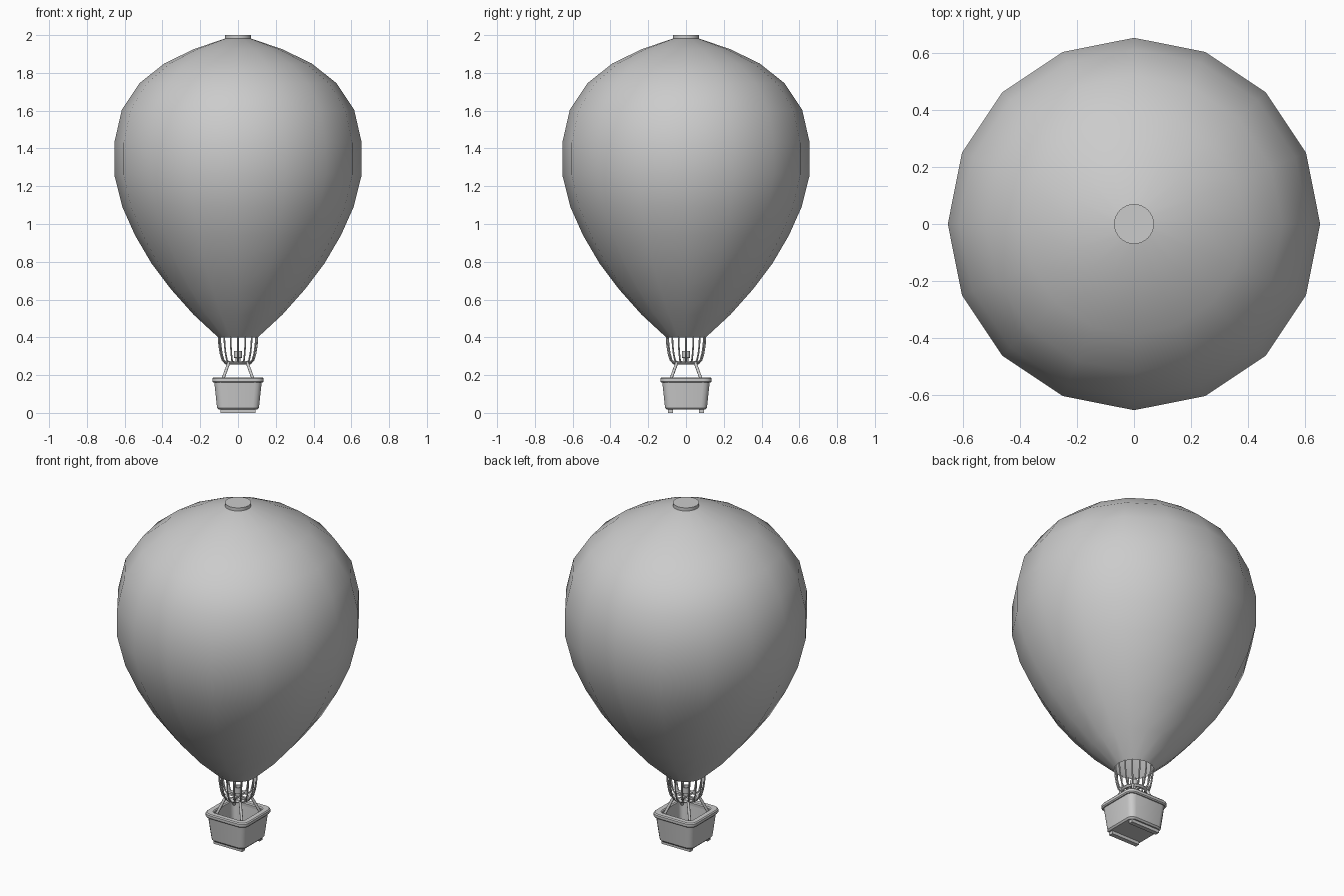
import bpy, math
from mathutils import Vector

if "Cube" in bpy.data.objects:
    bpy.data.objects.remove(bpy.data.objects["Cube"])

grey = bpy.data.materials.new("plain grey")
grey.diffuse_color = (0.6, 0.6, 0.6, 1)
grey.use_nodes = True
grey.node_tree.nodes["Principled BSDF"].inputs["Base Color"].default_value = grey.diffuse_color


def make(name, verts, faces, smooth=None):
    me = bpy.data.meshes.new(name)
    me.from_pydata(verts, [], faces)
    me.update()
    ob = bpy.data.objects.new(name, me)
    bpy.context.collection.objects.link(ob)
    me.materials.append(grey)
    if smooth:
        bpy.ops.object.select_all(action='DESELECT')
        ob.select_set(True)
        bpy.context.view_layer.objects.active = ob
        bpy.ops.object.shade_smooth_by_angle(angle=math.radians(smooth))
    return ob


def loft(name, rings, smooth=None, cap_start=False, cap_end=False):
    n = len(rings[0])
    verts = [v for r in rings for v in r]
    faces = [(k * n + i, k * n + (i + 1) % n, (k + 1) * n + (i + 1) % n, (k + 1) * n + i)
             for k in range(len(rings) - 1) for i in range(n)]
    if cap_start:
        faces.append(tuple(reversed(range(n))))
    if cap_end:
        faces.append(tuple(range((len(rings) - 1) * n, len(rings) * n)))
    return make(name, verts, faces, smooth)


def circle(r, z, n, x=0, y=0):
    return [(x + r * math.cos(i * math.tau / n), y + r * math.sin(i * math.tau / n), z)
            for i in range(n)]


def rounded_square(h, c, z, seg=3):
    pts = []
    for q in range(4):
        a0 = q * math.pi / 2
        cx = (h - c) * (1 if q in (0, 3) else -1)
        cy = (h - c) * (1 if q in (0, 1) else -1)
        for s in range(seg + 1):
            a = a0 + s / seg * math.pi / 2
            pts.append((cx + c * math.cos(a), cy + c * math.sin(a), z))
    return pts


def tube(name, path, r, n=8):
    path = [Vector(p) for p in path]
    rings = []
    for i, p in enumerate(path):
        d = (path[min(i + 1, len(path) - 1)] - path[max(i - 1, 0)]).normalized()
        u = d.cross(Vector((0.31, 0.95, 0.02))).normalized()
        w = d.cross(u)
        rings.append([tuple(p + r * (u * math.cos(t * math.tau / n) + w * math.sin(t * math.tau / n)))
                      for t in range(n)])
    return loft(name, rings, 50, True, True)


def box(name, c, s):
    x, y, z = (v / 2 for v in s)
    sq = lambda k: [(c[0] + a * x, c[1] + b * y, c[2] + k * z)
                    for a, b in ((-1, -1), (1, -1), (1, 1), (-1, 1))]
    return loft(name, [sq(-1), sq(1)], None, True, True)


# Envelope, 16 gores, open at the mouth
profile = [(0.105, 0.40), (0.235, 0.52), (0.355, 0.655), (0.457, 0.79), (0.545, 0.94),
           (0.612, 1.09), (0.655, 1.26), (0.655, 1.43), (0.615, 1.605), (0.522, 1.745),
           (0.39, 1.85), (0.235, 1.925), (0.06, 1.985)]
loft("envelope", [circle(r, z, 16) for r, z in profile], 60, False, True)

# Crown cap
loft("crown_cap", [circle(0.07, 1.975, 32), circle(0.07, 2.0, 32)], 40, True, True)

# Load cables from mouth to ring
for i in range(16):
    a = i * math.tau / 16
    path = [(r * math.cos(a), r * math.sin(a), z)
            for r, z in ((0.103, 0.405), (0.100, 0.36), (0.093, 0.315), (0.083, 0.28), (0.066, 0.265))]
    tube(f"cable_{i + 1}", path, 0.0045, 6)

# Load ring
ring = [circle(0.064 + 0.009 * math.cos(t * math.tau / 8), 0.266 + 0.009 * math.sin(t * math.tau / 8), 32)
        for t in range(9)]
loft("load_ring", ring, 60)

# Burner: crossbar and twin cans
box("burner_bar", (0, 0, 0.268), (0.125, 0.014, 0.012))
box("burner_cross_bar", (0, 0, 0.268), (0.014, 0.125, 0.012))
loft("burner", [circle(0.014, 0.268, 16), circle(0.014, 0.29, 16), circle(0.022, 0.292, 16),
                circle(0.022, 0.327, 16), circle(0.016, 0.327, 16), circle(0.014, 0.30, 16)],
     40, True, True)

# Corner struts
for sx in (-1, 1):
    for sy in (-1, 1):
        tube(f"strut_{'l' if sx < 0 else 'r'}{'f' if sy < 0 else 'b'}",
             [(sx * 0.047, sy * 0.047, 0.27), (sx * 0.085, sy * 0.085, 0.165)], 0.008)

# Basket, hollow
loft("basket", [rounded_square(h, c, z) for h, c, z in (
    (0.103, 0.028, 0.018), (0.111, 0.034, 0.027), (0.126, 0.036, 0.168),
    (0.100, 0.026, 0.168), (0.092, 0.024, 0.035))], 35, True, True)

# Padded rim
loft("basket_rim", [rounded_square(h, c, z) for h, c, z in (
    (0.100, 0.026, 0.160), (0.131, 0.040, 0.160), (0.136, 0.042, 0.166), (0.136, 0.042, 0.181),
    (0.131, 0.040, 0.187), (0.104, 0.028, 0.187), (0.099, 0.026, 0.181), (0.100, 0.026, 0.160))], 35)

# Skids
for s, side in ((-1, "front"), (1, "back")):
    box(f"{side}_skid", (0, s * 0.082, 0.0115), (0.186, 0.026, 0.023))
